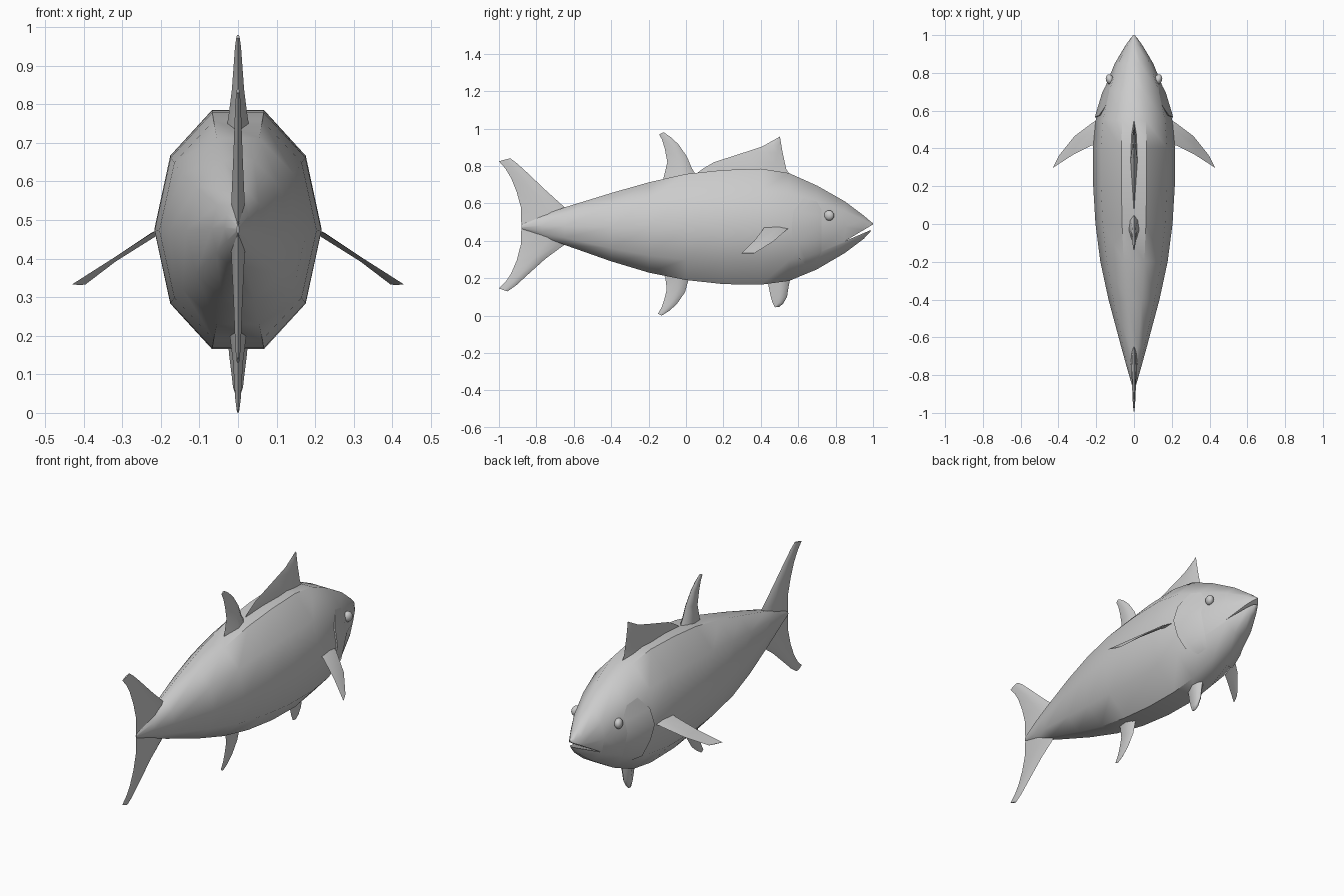
import bpy, bmesh
from math import sin, cos, pi, radians
from mathutils import Vector


def make(name, rings, angle=60, cap=True):
    """Skin a list of closed rings into a smooth-shaded object."""
    bm = bmesh.new()
    rows = [[bm.verts.new(p) for p in r] for r in rings]
    n = len(rows[0])
    for a, b in zip(rows, rows[1:]):
        for i in range(n):
            j = (i + 1) % n
            bm.faces.new((a[i], a[j], b[j], b[i]))
    if cap:
        bm.faces.new(rows[0])
        bm.faces.new(rows[-1])
    bmesh.ops.recalc_face_normals(bm, faces=bm.faces)
    me = bpy.data.meshes.new(name)
    bm.to_mesh(me)
    bm.free()
    ob = bpy.data.objects.new(name, me)
    bpy.context.collection.objects.link(ob)
    smooth(ob, angle)
    return ob


def smooth(ob, angle):
    bpy.ops.object.select_all(action='DESELECT')
    ob.select_set(True)
    bpy.context.view_layer.objects.active = ob
    bpy.ops.object.shade_smooth_by_angle(angle=radians(angle))


# Body stations: y, half width, top z, bottom z
STATIONS = [
    (-0.88, 0.003, 0.485, 0.465), (-0.77, 0.035, 0.535, 0.425),
    (-0.65, 0.068, 0.578, 0.378), (-0.4, 0.135, 0.655, 0.29),
    (-0.2, 0.178, 0.712, 0.23), (0.0, 0.204, 0.757, 0.19),
    (0.2, 0.216, 0.778, 0.168), (0.4, 0.217, 0.785, 0.165),
    (0.55, 0.203, 0.762, 0.185), (0.7, 0.163, 0.695, 0.247),
    (0.85, 0.102, 0.61, 0.335), (0.95, 0.042, 0.535, 0.41),
    (0.985, 0.017, 0.505, 0.447), (1.0, 0.004, 0.493, 0.483)]


def station(y):
    for a, b in zip(STATIONS, STATIONS[1:]):
        if y <= b[0]:
            t = (y - a[0]) / (b[0] - a[0])
            return [p + (q - p) * t for p, q in zip(a, b)]
    return STATIONS[-1]


def skin(y, a, grow=0.0):
    """Point on the ten-sided body at length y and angle a (degrees)."""
    _, w, top, bot = station(y)
    h = (top - bot) / 2 / sin(radians(72))
    lo = (a // 36) * 36
    t = (a - lo) / 36
    p, q = [Vector(((w + grow) * cos(radians(k)), y,
                    (top + bot) / 2 + (h + grow) * sin(radians(k))))
            for k in (lo, lo + 36)]
    return p.lerp(q, t)


body = make("body", [[skin(s[0], 36 * i) for i in range(10)] for s in STATIONS])

# Open mouth cut through the snout
gap = [(0.85, 0.398), (1.03, 0.505), (1.03, 0.472), (0.985, 0.456)]
cutter = make("mouth_cutter", [[(x, y, z) for y, z in gap] for x in (-0.3, 0.3)])
cutter.hide_render = True
mod = body.modifiers.new("mouth", 'BOOLEAN')
mod.operation, mod.solver, mod.object = 'DIFFERENCE', 'EXACT', cutter
bpy.context.view_layer.objects.active = body
bpy.ops.object.modifier_apply(modifier="mouth")
bpy.data.objects.remove(cutter)
smooth(body, 45)


def fin(name, spans):
    """Upright fin; spans are (front y, z, back y, z, half thickness)."""
    rings = []
    for fy, fz, by, bz, t in spans:
        def at(k, x):
            return (x, fy + (by - fy) * k, fz + (bz - fz) * k)
        rings.append([at(0, 0), at(.15, t * .7), at(.45, t), at(1, 0),
                      at(.45, -t), at(.15, -t * .7)])
    return make(name, rings, 70)


fin("first_dorsal_fin", [(0.57, 0.73, 0.03, 0.74, 0.022), (0.535, 0.785, 0.09, 0.785, 0.018),
                         (0.53, 0.81, 0.15, 0.82, 0.014), (0.517, 0.87, 0.32, 0.875, 0.009),
                         (0.51, 0.91, 0.41, 0.905, 0.007), (0.502, 0.957, 0.49, 0.95, 0.003)])
fin("second_dorsal_fin", [(0.06, 0.74, -0.13, 0.70, 0.032), (0.03, 0.79, -0.115, 0.755, 0.024),
                          (0.005, 0.85, -0.1, 0.82, 0.016), (-0.04, 0.915, -0.113, 0.89, 0.011),
                          (-0.08, 0.953, -0.128, 0.94, 0.008), (-0.12, 0.98, -0.143, 0.968, 0.004)])
fin("anal_fin", [(0.02, 0.23, -0.13, 0.25, 0.026), (0.01, 0.18, -0.11, 0.20, 0.02),
                 (-0.005, 0.125, -0.103, 0.14, 0.013), (-0.05, 0.06, -0.118, 0.08, 0.009),
                 (-0.09, 0.025, -0.13, 0.045, 0.007), (-0.13, 0.0, -0.15, 0.01, 0.003)])
fin("pelvic_fin", [(0.56, 0.21, 0.43, 0.21, 0.028), (0.548, 0.15, 0.443, 0.15, 0.023),
                   (0.54, 0.10, 0.452, 0.105, 0.017), (0.52, 0.065, 0.462, 0.07, 0.013),
                   (0.50, 0.047, 0.475, 0.044, 0.006)])
fin("upper_tail_lobe", [(-0.6, 0.48, -0.88, 0.47, 0.02), (-0.645, 0.575, -0.883, 0.58, 0.016),
                        (-0.75, 0.67, -0.905, 0.66, 0.012), (-0.85, 0.765, -0.935, 0.735, 0.009),
                        (-0.905, 0.815, -0.965, 0.785, 0.007), (-0.94, 0.841, -1.0, 0.825, 0.004)])
fin("lower_tail_lobe", [(-0.6, 0.47, -0.88, 0.48, 0.02), (-0.645, 0.382, -0.883, 0.38, 0.016),
                        (-0.75, 0.305, -0.905, 0.295, 0.012), (-0.85, 0.215, -0.935, 0.225, 0.009),
                        (-0.91, 0.16, -0.965, 0.18, 0.007), (-0.955, 0.129, -1.0, 0.145, 0.004)])

# Paired parts: pectoral fins, gill covers and eyes
GILL = [(-54, 0.645), (-36, 0.605), (-18, 0.572), (0, 0.565), (18, 0.575), (36, 0.63)]
for s, side in ((1, "right"), (-1, "left")):
    spans = [((0.17, 0.56, 0.475), (0.19, 0.42, 0.485), 0.008),
             ((0.215, 0.54, 0.46), (0.225, 0.415, 0.465), 0.007),
             ((0.315, 0.465, 0.395), (0.325, 0.365, 0.40), 0.005),
             ((0.395, 0.365, 0.333), (0.43, 0.297, 0.333), 0.002)]
    rings = []
    for f, b, t in spans:
        f, b = Vector(f), Vector(b)
        m, up = f.lerp(b, 0.4), Vector((0.5 * t, 0, 0.85 * t))
        rings.append([(s * p.x, p.y, p.z) for p in (f, m + up, b, m - up)])
    make("pectoral_fin_" + side, rings, 40)

    rings = []
    for a, y in GILL:
        g = 0 if a in (-54, 36) else 0.008
        pts = [skin(y, a, -0.01), skin(y, a, g), skin(y + 0.03, a, g),
               skin(0.7, a, g * 0.5), skin(0.75, a, -0.004), skin(0.7, a, -0.015)]
        rings.append([(s * p.x, p.y, p.z) for p in pts])
    make("gill_cover_" + side, rings, 50)

    bpy.ops.mesh.primitive_uv_sphere_add(segments=16, ring_count=8, radius=0.028,
                                         location=(s * 0.128, 0.765, 0.535))
    eye = bpy.context.object
    eye.name = "eye_" + side
    eye.rotation_euler = (0, pi / 2, -s * 0.35 + pi / 2 - pi / 2)
    eye.scale = (1, 1, 0.75)
    smooth(eye, 60)
